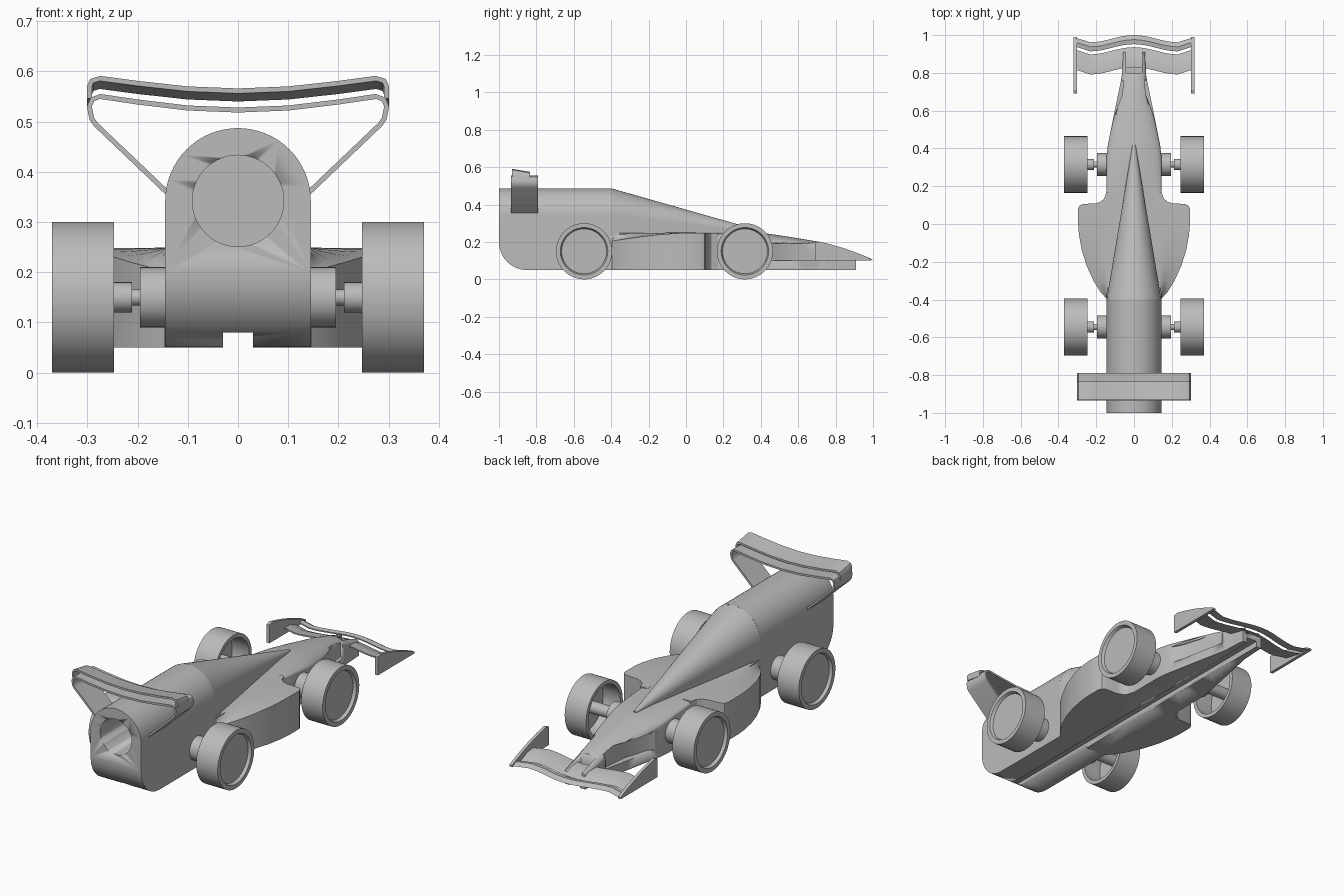
import bpy, bmesh, math
from mathutils import Matrix

old = bpy.data.objects.get("Cube")
if old:
    bpy.data.objects.remove(old)

grey = bpy.data.materials.new("plain_grey")
grey.use_nodes = True
COLOUR = (0.5, 0.5, 0.5, 1)
grey.diffuse_color = COLOUR
grey.node_tree.nodes["Principled BSDF"].inputs["Base Color"].default_value = COLOUR


def finish(name, bm, angle=30):
    bmesh.ops.remove_doubles(bm, verts=bm.verts[:], dist=1e-5)
    bmesh.ops.recalc_face_normals(bm, faces=bm.faces[:])
    mesh = bpy.data.meshes.new(name)
    bm.to_mesh(mesh)
    bm.free()
    mesh.materials.append(grey)
    ob = bpy.data.objects.new(name, mesh)
    bpy.context.collection.objects.link(ob)
    bpy.ops.object.select_all(action='DESELECT')
    ob.select_set(True)
    bpy.context.view_layer.objects.active = ob
    bpy.ops.object.shade_smooth_by_angle(angle=math.radians(angle))
    return ob


def loft(name, rings, angle=30, closed=False):
    """Skin a list of equal-length rings of points and cap the ends."""
    bm = bmesh.new()
    vs = [[bm.verts.new(p) for p in r] for r in rings]
    n = len(rings[0])
    pairs = list(zip(vs, vs[1:])) + ([(vs[-1], vs[0])] if closed else [])
    for a, b in pairs:
        for i in range(n):
            j = (i + 1) % n
            bm.faces.new((a[i], a[j], b[j], b[i]))
    if not closed:
        bm.faces.new(vs[0])
        bm.faces.new(vs[-1])
    return finish(name, bm, angle)


def mirror_ring(half, y):
    """Half section from bottom to top, mirrored across x."""
    return [(x, y, z) for x, z in half] + [(-x, y, z) for x, z in reversed(half)]


def arch(w, bottom, spring, rise, steps=16):
    arc = [(w * math.cos(t), spring + rise * math.sin(t))
           for t in (i * math.pi / 2 / steps for i in range(steps))]
    return [(w, bottom)] + arc + [(0.0005, spring + rise)]


def lerp(table, y):
    for (a, u), (b, v) in zip(table, table[1:]):
        if y <= b:
            return u + (v - u) * max(0, y - a) / (b - a)
    return table[-1][1]


def box(name, x, y, z):
    return loft(name, [[(x[0], v, z[0]), (x[1], v, z[0]), (x[1], v, z[1]), (x[0], v, z[1])] for v in y])


def tube(name, profile, side, y, z, seg=64):
    """Turn an (x, radius) profile around an axle."""
    rings = []
    for i in range(seg):
        t = 2 * math.pi * i / seg
        rings.append([(side * x, y + r * math.cos(t), z + r * math.sin(t)) for x, r in profile])
    bm = bmesh.new()
    vs = [[bm.verts.new(p) for p in r] for r in rings]
    for a, b in zip(vs, vs[1:] + vs[:1]):
        for i in range(len(profile) - 1):
            bm.faces.new((a[i], a[i + 1], b[i + 1], b[i]))
    bmesh.ops.dissolve_degenerate(bm, dist=1e-6, edges=bm.edges[:])
    return finish(name, bm)


def cut(ob, cutter):
    cutter.hide_render = True
    cutter.hide_viewport = True
    mod = ob.modifiers.new("cut", 'BOOLEAN')
    mod.operation = 'DIFFERENCE'
    mod.solver = 'EXACT'
    mod.object = cutter


# Tall rear body with a rounded lower corner
R = 0.15
ys = [-1 + R * (1 - math.cos(i * math.pi / 24)) for i in range(13)] + [-0.4]
rings = []
for y in ys:
    d = max(0, -1 + R - y)
    rings.append(mirror_ring(arch(0.145, 0.05 + R - math.sqrt(max(0, R * R - d * d)), 0.342, 0.145), y))
rear_body = loft("rear_body", rings)

# Spine tapering forward from the arch
rings = []
for i in range(13):
    k = i / 12
    r = 0.145 - 0.137 * k
    rings.append(mirror_ring(arch(r, 0.15, 0.487 - 0.233 * k - r, r), -0.401 + 0.82 * k))
loft("spine", rings)

# Low body and nose
width = [(-0.4, 0.145), (0.36, 0.145), (0.42, 0.138), (0.6, 0.102), (0.78, 0.065), (0.91, 0.058)]
top = [(-0.4, 0.25), (0.3, 0.253), (0.42, 0.247), (0.55, 0.228), (0.7, 0.203), (0.8, 0.178), (0.91, 0.142)]
rise = [(-0.4, 0.005), (0.1, 0.01), (0.42, 0.045), (0.7, 0.04), (0.91, 0.03)]
rings = []
for y in [-0.401, -0.1, 0.1, 0.2, 0.3, 0.36, 0.42, 0.48, 0.55, 0.62, 0.7, 0.78, 0.85, 0.91]:
    h = lerp(rise, y)
    rings.append(mirror_ring(arch(lerp(width, y), 0.05, lerp(top, y) - h, h, 10), y))
nose = loft("nose", rings)

# Cuts: cartridge hole, underside slot, nose fork and side hollows
bm = bmesh.new()
bmesh.ops.create_cone(bm, cap_ends=True, segments=64, radius1=0.091, radius2=0.091, depth=1,
                      matrix=Matrix.Translation((0, -0.98, 0.342)) @ Matrix.Rotation(math.pi / 2, 4, 'X'))
cut(rear_body, finish("hole_cutter", bm))
slot = box("slot_cutter", (-0.03, 0.03), (-1.1, 1.1), (0, 0.08))
cut(rear_body, slot)
cut(nose, slot)
cut(nose, box("fork_cutter", (-0.042, 0.042), (0.8, 1.1), (0.11, 0.4)))
for s, tag in ((1, "left"), (-1, "right")):
    plan = [(0.15, 0.42), (0.108, 0.48), (0.07, 0.6), (0.055, 0.76), (0.15, 0.76)]
    cut(nose, loft(tag + "_hollow_cutter", [[(s * x, y, z) for x, y in plan] for z in (0.1, 0.193)]))

# Side pods
pod_w = [(-0.395, 0.146), (-0.36, 0.178), (-0.3, 0.215), (-0.22, 0.251), (-0.14, 0.276), (-0.06, 0.291),
         (0.0, 0.296), (0.08, 0.296), (0.098, 0.288), (0.106, 0.27), (0.109, 0.205), (0.118, 0.178),
         (0.135, 0.157), (0.17, 0.146)]
edge_z = [(-0.395, 0.205), (-0.25, 0.228), (-0.1, 0.244), (0.0, 0.248), (0.17, 0.248)]
for s, tag in ((1, "left"), (-1, "right")):
    rings = []
    for y, w in pod_w:
        e = lerp(edge_z, y)
        section = [(0.1, 0.05), (w, 0.05), (w, e)]
        for k in (0.75, 0.5, 0.25, 0):
            section.append((0.14 + (w - 0.14) * k, e + (0.249 - e) * (1 - k) ** 2))
        section.append((0.1, 0.249))
        rings.append([(s * x, y, z) for x, z in section])
    loft(tag + "_side_pod", rings)

# Wheels, axles and hub bosses
wheel = [(0.345, 0), (0.345, 0.13), (0.247, 0.13), (0.247, 0.15), (0.37, 0.15), (0.37, 0.127),
         (0.355, 0.12), (0.355, 0)]
axle = [(0.1, 0), (0.1, 0.06), (0.195, 0.06), (0.195, 0.016), (0.211, 0.016), (0.211, 0.03),
        (0.35, 0.03), (0.35, 0)]
for s, tag in ((1, "left"), (-1, "right")):
    for y, end in ((-0.545, "rear"), (0.315, "front")):
        tube(f"{end}_{tag}_wheel", wheel, s, y, 0.15)
        tube(f"{end}_{tag}_axle", axle, s, y, 0.15, 40)


def ribbon(name, half, y0, y1, tilt=0, thick=0.01):
    """Band following a mirrored (x, z) path, extruded along y."""
    path = half + [(-x, z) for x, z in reversed(half[:-1])]
    rings = []
    for i, (x, z) in enumerate(path):
        a, b = path[max(i - 1, 0)], path[min(i + 1, len(path) - 1)]
        dx, dz = b[0] - a[0], b[1] - a[1]
        d = math.hypot(dx, dz)
        nx, nz = dz / d * thick / 2, -dx / d * thick / 2
        rings.append([(x + nx * s, y, z + nz * s + t) for s, y, t in
                      ((1, y0, tilt), (1, y1, -tilt), (-1, y1, -tilt), (-1, y0, tilt))])
    return loft(name, rings, 40)


# Rear wing: lower strap with struts, upper tilted plane
ribbon("rear_wing_lower", [(0.135, 0.353), (0.283, 0.494), (0.291, 0.505), (0.296, 0.53), (0.29, 0.544),
                           (0.275, 0.55), (0.2, 0.539), (0.1, 0.527), (0, 0.523)], -0.935, -0.79)
ribbon("rear_wing_upper", [(0.296, 0.538), (0.296, 0.562), (0.291, 0.573), (0.275, 0.578), (0.2, 0.568),
                           (0.1, 0.557), (0, 0.553)], -0.93, -0.835, 0.008)


# Front wing planes, swept in plan
def wing(name, lead, trail, z_lead, z_trail, thick):
    rings = []
    for i in range(-12, 13):
        x = 0.31 * i / 12
        k = abs(i) / 12
        sweep = -0.038 * math.sin(min(1, k / 0.75) * math.pi / 2) ** 2 + 0.1 * max(0, k - 0.75)
        a, b = lead + sweep, trail + sweep
        mid = (a + b) / 2
        zm = (z_lead + z_trail) / 2
        rings.append([(x, a, z_lead), (x, mid, zm + thick), (x, b, z_trail + thick / 2),
                      (x, b, z_trail), (x, mid, zm)])
    return loft(name, rings)


wing("front_wing_main", 1.0, 0.952, 0.103, 0.108, 0.012)
wing("front_wing_flap", 0.936, 0.83, 0.106, 0.128, 0.014)

# Front wing end plates
outline = [(0.69, 0.1), (0.69, 0.195), (0.71, 0.202), (0.77, 0.188), (0.84, 0.168), (0.91, 0.143),
           (0.97, 0.119), (0.99, 0.109), (0.99, 0.1)]
for s, tag in ((1, "left"), (-1, "right")):
    loft(tag + "_end_plate", [[(s * x, y, z) for y, z in outline] for x in (0.303, 0.319)])
